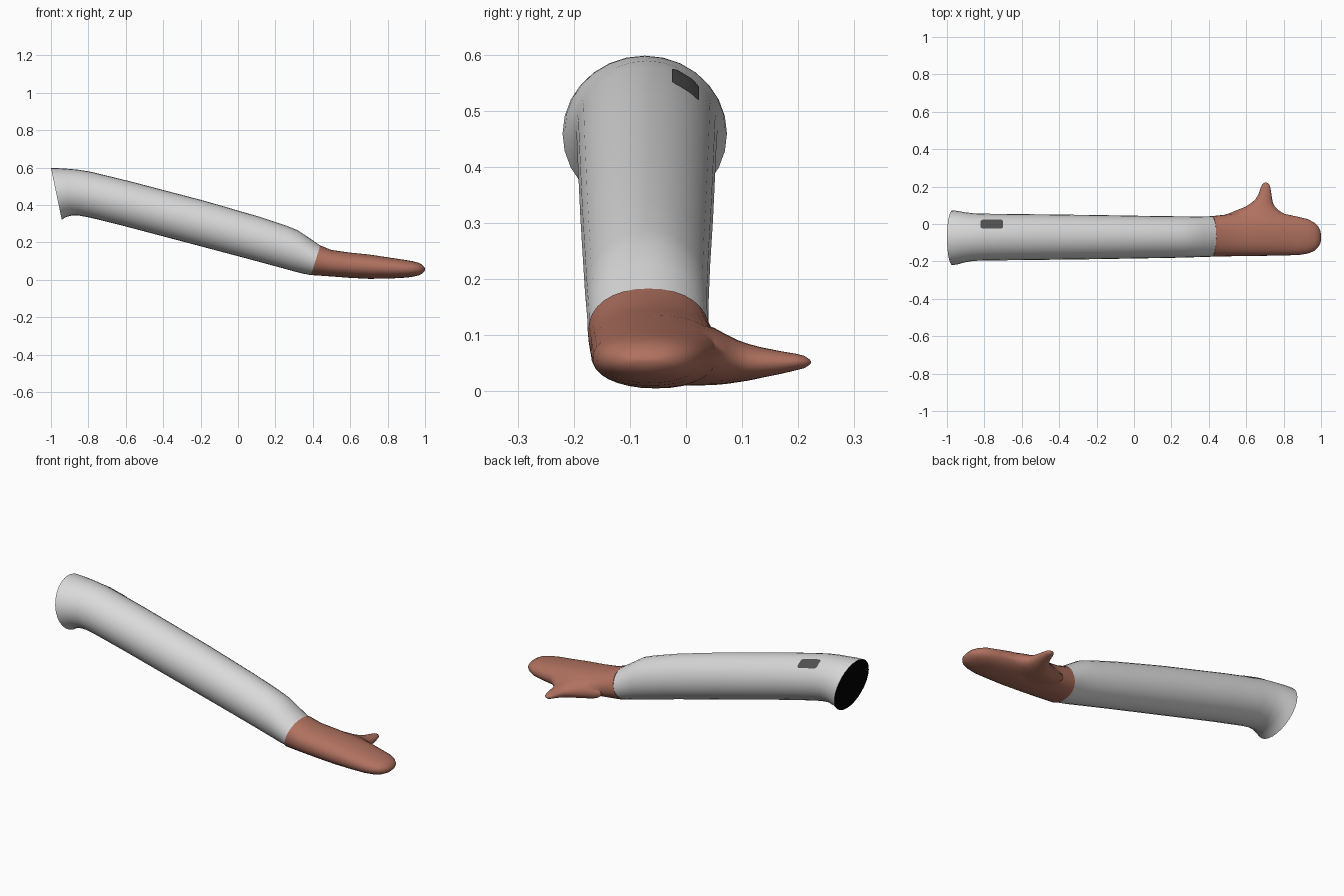
import bpy, bmesh, math
from mathutils import Vector
from mathutils.bvhtree import BVHTree

if "Cube" in bpy.data.objects:
    bpy.data.objects.remove(bpy.data.objects["Cube"])


def material(name, rgb):
    m = bpy.data.materials.new(name)
    m.diffuse_color = (*rgb, 1)
    m.use_nodes = True
    m.node_tree.nodes["Principled BSDF"].inputs["Base Color"].default_value = m.diffuse_color
    return m


white = material("pale_grey_cloth", (0.70, 0.70, 0.70))
skin = material("warm_skin", (0.43, 0.165, 0.115))
dark = material("dark_grey_patch", (0.085, 0.085, 0.085))
black = material("black_opening", (0, 0, 0))


def finish(name, bm, mats):
    me = bpy.data.meshes.new(name)
    bm.to_mesh(me)
    bm.free()
    ob = bpy.data.objects.new(name, me)
    bpy.context.collection.objects.link(ob)
    for m in mats:
        me.materials.append(m)
    return ob


def smooth(ob, degrees=50):
    bpy.ops.object.select_all(action='DESELECT')
    bpy.context.view_layer.objects.active = ob
    ob.select_set(True)
    bpy.ops.object.shade_smooth_by_angle(angle=math.radians(degrees))


def loft(rings, sides, power=1.0):
    """Closed tube through rings given as (centre, half side axis, half up axis)."""
    bm = bmesh.new()

    def bend(t):
        return math.copysign(abs(t) ** power, t)

    loops = []
    for c, u, v in rings:
        loops.append([bm.verts.new(c + u * bend(math.cos(a)) + v * bend(math.sin(a)))
                      for a in (2 * math.pi * i / sides for i in range(sides))])
    for a, b in zip(loops, loops[1:]):
        for i in range(sides):
            j = (i + 1) % sides
            bm.faces.new((a[i], a[j], b[j], b[i]))
    bm.faces.new(loops[0])
    bm.faces.new(loops[-1])
    bmesh.ops.recalc_face_normals(bm, faces=bm.faces)
    return bm


def along_x(rows):
    """Rows: top x, top z, bottom x, bottom z, front y, back y."""
    out = []
    for tx, tz, bx, bz, y0, y1 in rows:
        top, low = Vector((tx, 0, tz)), Vector((bx, 0, bz))
        c = (top + low) / 2
        c.y = (y0 + y1) / 2
        out.append((c, Vector((0, (y1 - y0) / 2, 0)), (top - low) / 2))
    return out


# Sleeve with a flared, slanted opening
bm = loft(along_x([
    (-1.00, .598, -.942, .320, -.220, .073),
    (-.965, .597, -.920, .335, -.216, .070),
    (-.920, .594, -.890, .343, -.205, .063),
    (-.860, .589, -.850, .343, -.197, .057),
    (-.790, .578, -.790, .332, -.195, .055),
    (-.580, .527, -.620, .290, -.193, .053),
    (-.180, .422, -.230, .187, -.188, .048),
    (.110, .338, .060, .110, -.183, .043),
    (.260, .288, .230, .064, -.180, .041),
    (.320, .264, .310, .042, -.178, .040),
    (.375, .227, .350, .032, -.176, .040),
    (.440, .183, .390, .025, -.175, .042)]), 28)
bm.faces.ensure_lookup_table()
bm.faces[-2].material_index = 1
tree = BVHTree.FromBMesh(bm)
smooth(finish("sleeve", bm, [white, black]))

# Palm and joined fingers
palm = finish("hand", loft(along_x([
    (.440, .183, .390, .025, -.175, .042),
    (.500, .159, .480, .019, -.173, .050),
    (.600, .145, .600, .010, -.171, .058),
    (.700, .135, .700, .005, -.170, .062),
    (.800, .120, .800, .006, -.168, .055),
    (.880, .108, .880, .010, -.166, .038),
    (.930, .100, .930, .015, -.158, .026),
    (.965, .091, .965, .023, -.144, .006),
    (.985, .080, .985, .032, -.124, -.014),
    (.996, .068, .996, .043, -.104, -.036),
    (1.00, .058, 1.00, .053, -.085, -.055)]), 32, 0.9), [skin])

# Thumb with its web, lofted backwards out of the palm
thumb_rows = [  # y, left x, right x, bottom z, top z
    (-.060, .480, .830, .012, .132),
    (.010, .480, .830, .010, .126),
    (.050, .490, .810, .011, .113),
    (.072, .545, .775, .013, .101),
    (.092, .595, .753, .016, .091),
    (.112, .627, .743, .019, .084),
    (.135, .652, .738, .024, .078),
    (.165, .668, .734, .030, .072),
    (.195, .678, .729, .037, .067),
    (.211, .686, .723, .041, .063),
    (.220, .696, .713, .047, .057),
    (.223, .703, .707, .050, .053)]
thumb = finish("thumb", loft(
    [(Vector(((x0 + x1) / 2, y, (z0 + z1) / 2)), Vector(((x1 - x0) / 2, 0, 0)),
      Vector((0, 0, (z1 - z0) / 2))) for y, x0, x1, z0, z1 in thumb_rows], 24), [skin])

# Merge thumb into the hand
union = palm.modifiers.new("join_thumb", 'BOOLEAN')
union.operation = 'UNION'
union.solver = 'EXACT'
union.object = thumb
bpy.context.view_layer.objects.active = palm
bpy.ops.object.modifier_apply(modifier=union.name)
bpy.data.objects.remove(thumb)
smooth(palm)

# Small dark patch lying on the upper sleeve
bm = bmesh.new()
nx, ny = 12, 6
grid = []
for i in range(nx + 1):
    x = -.82 + .12 * i / nx
    half = .017 if i in (0, nx) else .024
    row = []
    for j in range(ny + 1):
        y = -.002 + half * (2 * j / ny - 1)
        hit, normal, _, _ = tree.ray_cast(Vector((x, y, 2)), Vector((0, 0, -1)))
        row.append(bm.verts.new(hit + normal * .002))
    grid.append(row)
for a, b in zip(grid, grid[1:]):
    for j in range(ny):
        bm.faces.new((a[j], b[j], b[j + 1], a[j + 1]))
smooth(finish("sleeve_patch", bm, [dark]))
